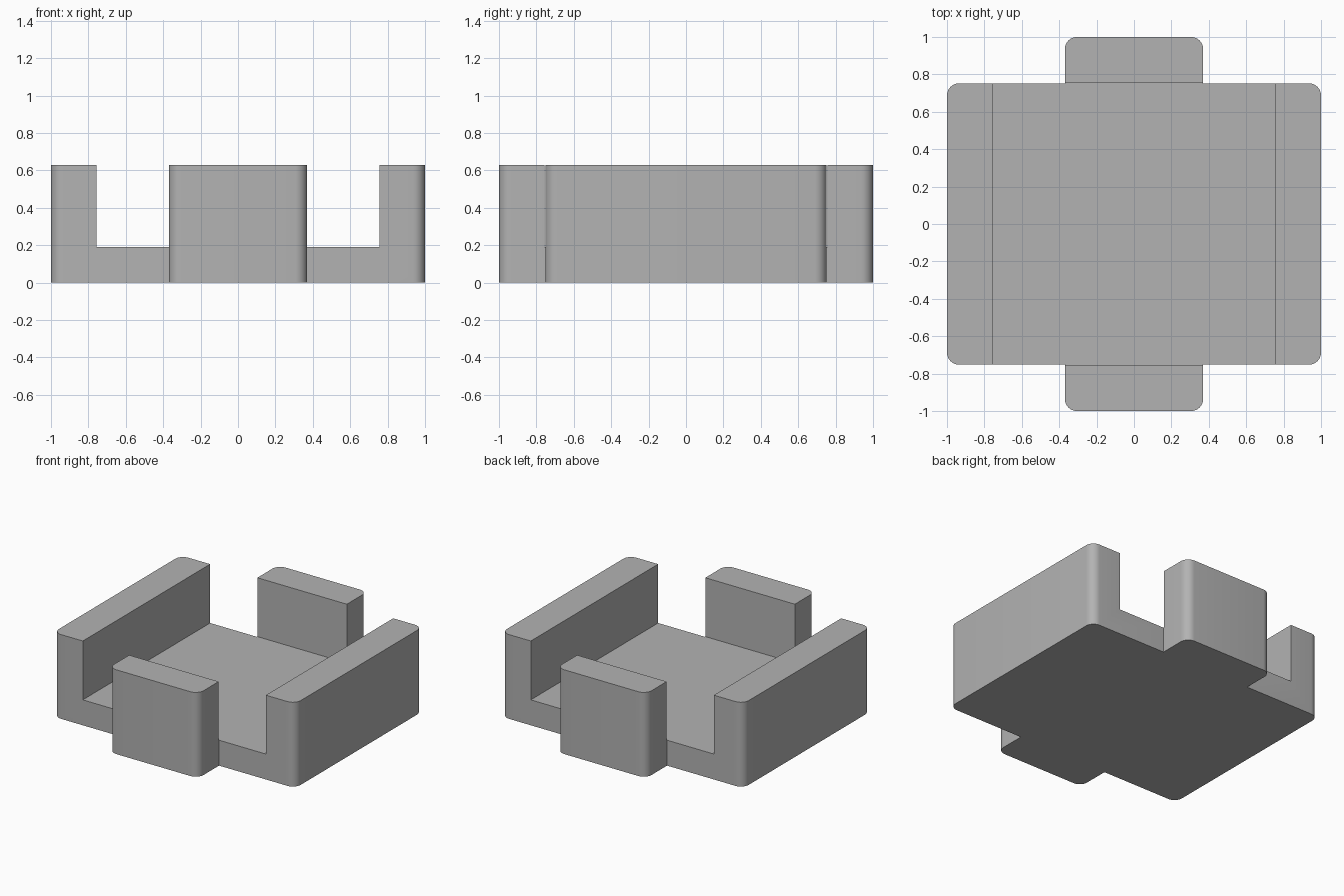
import bpy, bmesh, math
from mathutils import Vector

if "Cube" in bpy.data.objects:
    bpy.data.objects.remove(bpy.data.objects["Cube"], do_unlink=True)

HEIGHT, FLOOR = 0.63, 0.19
BODY_X, BODY_Y = 1.0, 0.752      # main tray half sizes
TAB_X, TAB_Y = 0.37, 1.0         # end stop half sizes
POCKET = 0.757                   # half size of the recess
RADIUS, STEPS = 0.065, 8

grey = bpy.data.materials.new("plain grey")
grey.use_nodes = True
colour = (0.45, 0.45, 0.45, 1)
grey.diffuse_color = colour
grey.node_tree.nodes["Principled BSDF"].inputs["Base Color"].default_value = colour


def rounded(x, y):
    """Arc that rounds an outer corner of the first quadrant."""
    angles = [math.pi / 2 * i / STEPS for i in range(STEPS + 1)]
    return [(x - RADIUS + RADIUS * math.cos(a), y - RADIUS + RADIUS * math.sin(a))
            for a in angles]


def extrude(name, outline, bottom, top):
    """Solid prism from a plan outline."""
    bm = bmesh.new()
    face = bm.faces.new([bm.verts.new((x, y, bottom)) for x, y in outline])
    result = bmesh.ops.extrude_face_region(bm, geom=[face])
    verts = [v for v in result["geom"] if isinstance(v, bmesh.types.BMVert)]
    bmesh.ops.translate(bm, verts=verts, vec=Vector((0, 0, top - bottom)))
    bmesh.ops.recalc_face_normals(bm, faces=bm.faces)
    mesh = bpy.data.meshes.new(name)
    bm.to_mesh(mesh)
    bm.free()
    mesh.materials.append(grey)
    obj = bpy.data.objects.new(name, mesh)
    bpy.context.collection.objects.link(obj)
    return obj


# Cross-shaped plan: one quarter, mirrored round the four quadrants
quarter = rounded(BODY_X, BODY_Y) + [(TAB_X, BODY_Y)] + rounded(TAB_X, TAB_Y)
outline = []
for sx, sy in ((1, 1), (-1, 1), (-1, -1), (1, -1)):
    points = quarter if sx * sy > 0 else quarter[::-1]
    outline += [(sx * x, sy * y) for x, y in points]
tray = extrude("tray_with_walls", outline, 0, HEIGHT)

# Square recess leaves the floor, two side walls and two end stops
square = [(sx * POCKET, sy * POCKET) for sx, sy in ((1, 1), (-1, 1), (-1, -1), (1, -1))]
cutter = extrude("recess_cutter", square, FLOOR, HEIGHT + 0.2)
cutter.hide_render = True
cut = tray.modifiers.new("recess", "BOOLEAN")
cut.operation, cut.solver, cut.object = "DIFFERENCE", "EXACT", cutter

bpy.ops.object.select_all(action="DESELECT")
tray.select_set(True)
bpy.context.view_layer.objects.active = tray
bpy.ops.object.modifier_apply(modifier=cut.name)
bpy.data.objects.remove(cutter, do_unlink=True)

# Smooth rounded corners, crisp edges elsewhere
bpy.ops.object.shade_smooth_by_angle(angle=math.radians(30))
